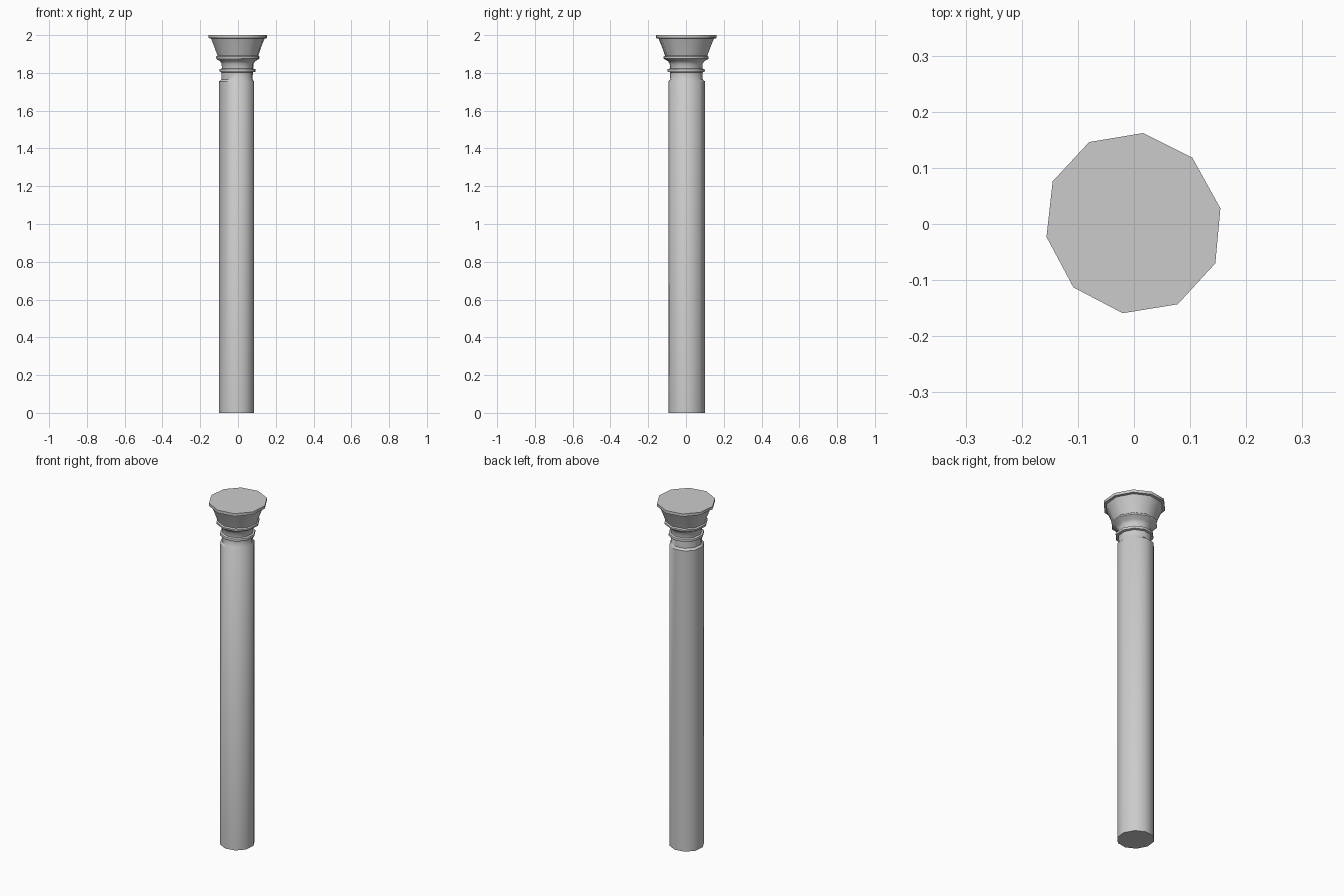
import bpy, bmesh

if "Cube" in bpy.data.objects:
    bpy.data.objects.remove(bpy.data.objects["Cube"])

# slightly irregular ten-sided outline of the column, as seen from above
OUTLINE = [(0.016, 0.162), (-0.08, 0.146), (-0.145, 0.076), (-0.156, -0.023),
           (-0.108, -0.113), (-0.02, -0.159), (0.078, -0.143), (0.145, -0.07),
           (0.154, 0.028), (0.104, 0.118)]
HALF_WIDTH = 0.155


def lathe(name, profile):
    """Stack scaled copies of the outline; profile rows: half width, z, x shift, y shift."""
    bm = bmesh.new()
    rings = []
    for w, z, dx, dy in profile:
        s = w / HALF_WIDTH
        rings.append([bm.verts.new((x * s + dx, y * s + dy, z)) for x, y in OUTLINE])
    n = len(OUTLINE)
    for a, b in zip(rings, rings[1:]):
        for i in range(n):
            j = (i + 1) % n
            bm.faces.new((a[i], a[j], b[j], b[i]))
    bm.faces.new(rings[0][::-1])
    bm.faces.new(rings[-1])
    bmesh.ops.recalc_face_normals(bm, faces=bm.faces[:])
    mesh = bpy.data.meshes.new(name)
    bm.to_mesh(mesh)
    bm.free()
    obj = bpy.data.objects.new(name, mesh)
    bpy.context.collection.objects.link(obj)
    bpy.ops.object.select_all(action='DESELECT')
    obj.select_set(True)
    bpy.context.view_layer.objects.active = obj
    bpy.ops.object.shade_smooth_by_angle(angle=0.75)
    return obj


# the shaft, neck, ring, cushion, bell and top slab form one continuous profile
SX, SY = -0.007, 0.003
lathe("column", [
    (0.093, 0.0, SX, SY), (0.093, 1.755, SX, SY),        # shaft
    (0.083, 1.765, -0.005, 0.002), (0.083, 1.803, -0.004, 0.001),  # neck
    (0.094, 1.806, -0.002, 0), (0.096, 1.813, -0.002, 0),
    (0.094, 1.82, -0.002, 0),                            # ring
    (0.083, 1.823, -0.002, 0), (0.084, 1.848, -0.002, 0),
    (0.093, 1.862, -0.001, 0), (0.110, 1.872, -0.001, 0),  # cove
    (0.115, 1.877, 0, 0), (0.115, 1.886, 0, 0),          # band
    (0.108, 1.891, 0, 0), (0.125, 1.94, 0, 0),
    (0.142, 1.982, 0, 0),                                # bell
    (0.155, 1.984, 0, 0), (0.155, 2.0, 0, 0),            # top slab
])
